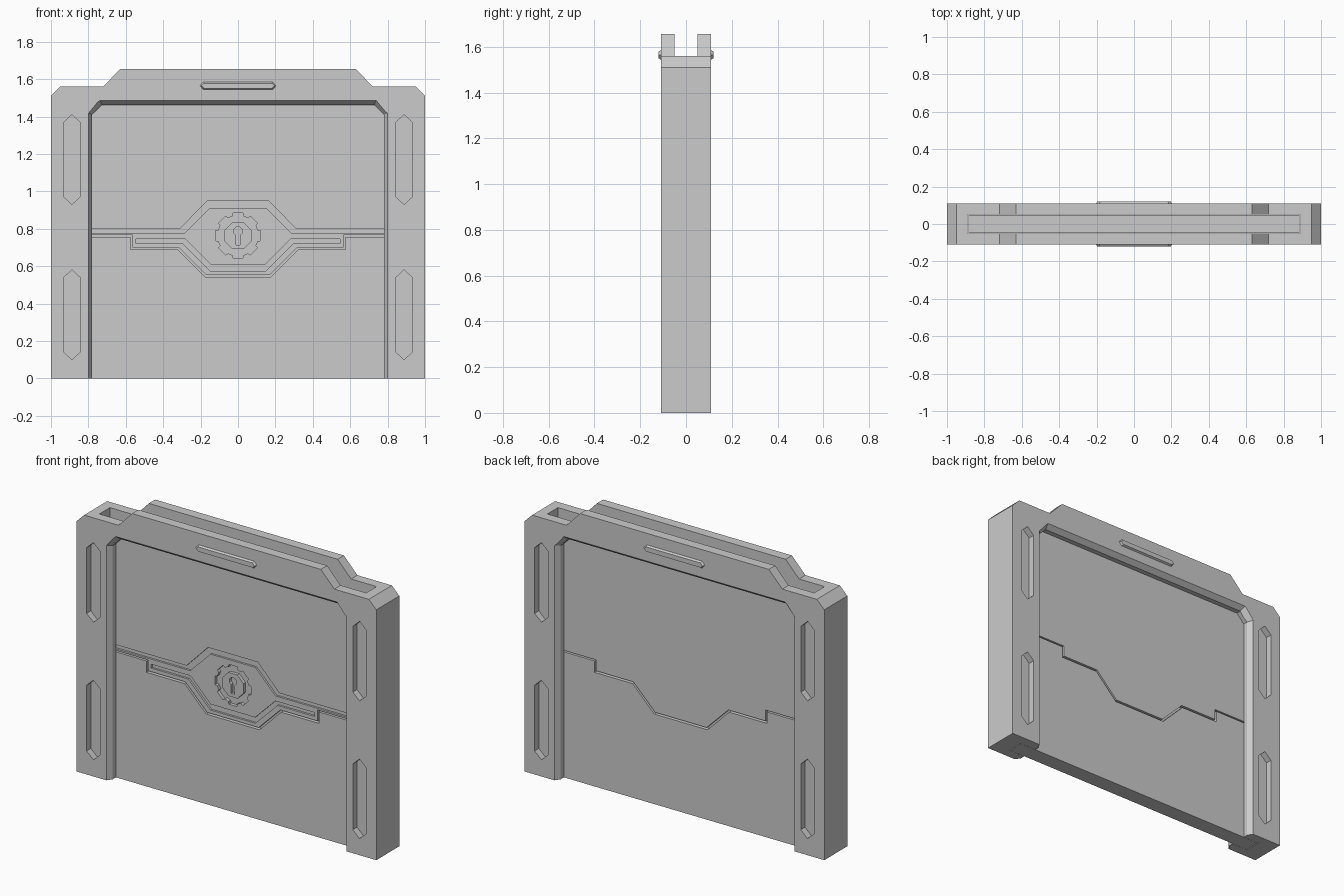
import bpy, bmesh
from math import sin, cos, pi

if "Cube" in bpy.data.objects:
    bpy.data.objects.remove(bpy.data.objects["Cube"])


def loft(name, a, b, y0, y1):
    """Solid between two x-z outlines with equal point counts."""
    bm = bmesh.new()
    va = [bm.verts.new((x, y0, z)) for x, z in a]
    vb = [bm.verts.new((x, y1, z)) for x, z in b]
    bm.faces.new(va)
    bm.faces.new(vb[::-1])
    n = len(va)
    for i in range(n):
        bm.faces.new((va[i], vb[i], vb[(i + 1) % n], va[(i + 1) % n]))
    bmesh.ops.recalc_face_normals(bm, faces=bm.faces)
    me = bpy.data.meshes.new(name)
    bm.to_mesh(me)
    bm.free()
    ob = bpy.data.objects.new(name, me)
    bpy.context.scene.collection.objects.link(ob)
    return ob


def prism(name, pts, y0, y1):
    return loft(name, pts, pts, y0, y1)


def sym(half):
    """Mirror a right-hand outline across x = 0."""
    return half + [(-x, z) for x, z in reversed(half)]


def cut(ob, *cutters):
    for c in cutters:
        c.hide_render = True
        m = ob.modifiers.new("cut", 'BOOLEAN')
        m.operation = 'DIFFERENCE'
        m.solver = 'EXACT'
        m.object = c
        bpy.context.view_layer.update()
        dg = bpy.context.evaluated_depsgraph_get()
        me = bpy.data.meshes.new_from_object(ob.evaluated_get(dg))
        ob.modifiers.clear()
        ob.data = me
        bpy.data.objects.remove(c)


def slot_hex(cx, z0, z1, w, tip):
    return [(cx - w, z0 + tip), (cx, z0), (cx + w, z0 + tip),
            (cx + w, z1 - tip), (cx, z1), (cx - w, z1 - tip)]


def rect(x, z0, z1):
    return [(-x, z0), (x, z0), (x, z1), (-x, z1)]


# Gate frame with stepped top
frame = prism("gate_frame", sym([(1, 0), (1, 1.51), (.95, 1.56), (.72, 1.56), (.63, 1.655)]), -.11, .11)
cut(frame, prism("slide_slot", rect(.89, -.1, 2), -.05, .05))
cut(frame, prism("opening", sym([(.78, -.1), (.78, 1.41), (.728, 1.463)]), -.2, .2))
for s in (-1, 1):
    # Chamfered opening edge
    cut(frame, loft("opening_chamfer",
                    sym([(.82, -.1), (.82, 1.424), (.748, 1.511)]),
                    sym([(.76, -.1), (.76, 1.403), (.718, 1.439)]), s * .14, s * .05))
    # Long hexagonal recesses in the posts
    for cx in (-.888, .888):
        for z0, z1 in ((.10, .58), (.93, 1.41)):
            cut(frame, prism("post_recess", slot_hex(cx, z0, z1, .045, .042),
                             s * .07, s * .15))

# Raised header badges, front and back
def bar(x, z0, z1, t):
    return sym([(x - t, z0), (x, (z0 + z1) / 2), (x - t, z1)])


for s, side in ((-1, "front"), (1, "back")):
    loft("header_bar_" + side, bar(.208, 1.541, 1.589, .022),
         bar(.195, 1.55, 1.578, .014), s * .105, s * .121)

# Interlocking door panels
T = .049
upper = prism("upper_door", sym([(.172, .555), (.317, .70), (.565, .70), (.565, .766),
                                 (.885, .766), (.885, 1.5)]), -T, T)
prism("lower_door", sym([(.177, .543), (.322, .688), (.575, .688), (.575, .757),
                         (.885, .757), (.885, 0)]), -T, T)
prism("seam_core", rect(.8, .5, .8), -.025, .025)

# Engraved bands around the lock
band_top = [(.9, .80), (.31, .80), (.166, .948)]
band_top_in = [(.9, .776), (.285, .776), (.15, .912)]
band_low = [(.545, .722), (.297, .722), (.15, .575)]
band_low_in = [(.545, .745), (.283, .745), (.148, .61)]
for outer, inner in ((band_top, band_top_in), (band_low, band_low_in)):
    cut(upper, prism("band", sym(outer) + sym(inner)[::-1], -.1, -T + .012))

# Gear-shaped lock recess
ZC = .763
gear = []
for i in range(8):
    a = i * pi / 4
    for d, r in ((-.27, .108), (-.22, .123), (.22, .123), (.27, .108)):
        gear.append((r * cos(a + d), ZC + r * sin(a + d)))
cut(upper, prism("gear_recess", gear, -.1, -T + .02))

# Lock boss with keyhole
boss = prism("lock_boss", [(.077 * cos(i * pi / 4 + pi / 8), ZC + .077 * sin(i * pi / 4 + pi / 8))
                           for i in range(8)], -T, -.02)
key = [(.024 * cos(a), .787 + .024 * sin(a)) for a in
       [-pi / 3 + i * (5 * pi / 3) / 10 for i in range(11)]]
cut(boss, prism("keyhole", key + [(-.012, .712), (.012, .712)], -.1, -.03))
